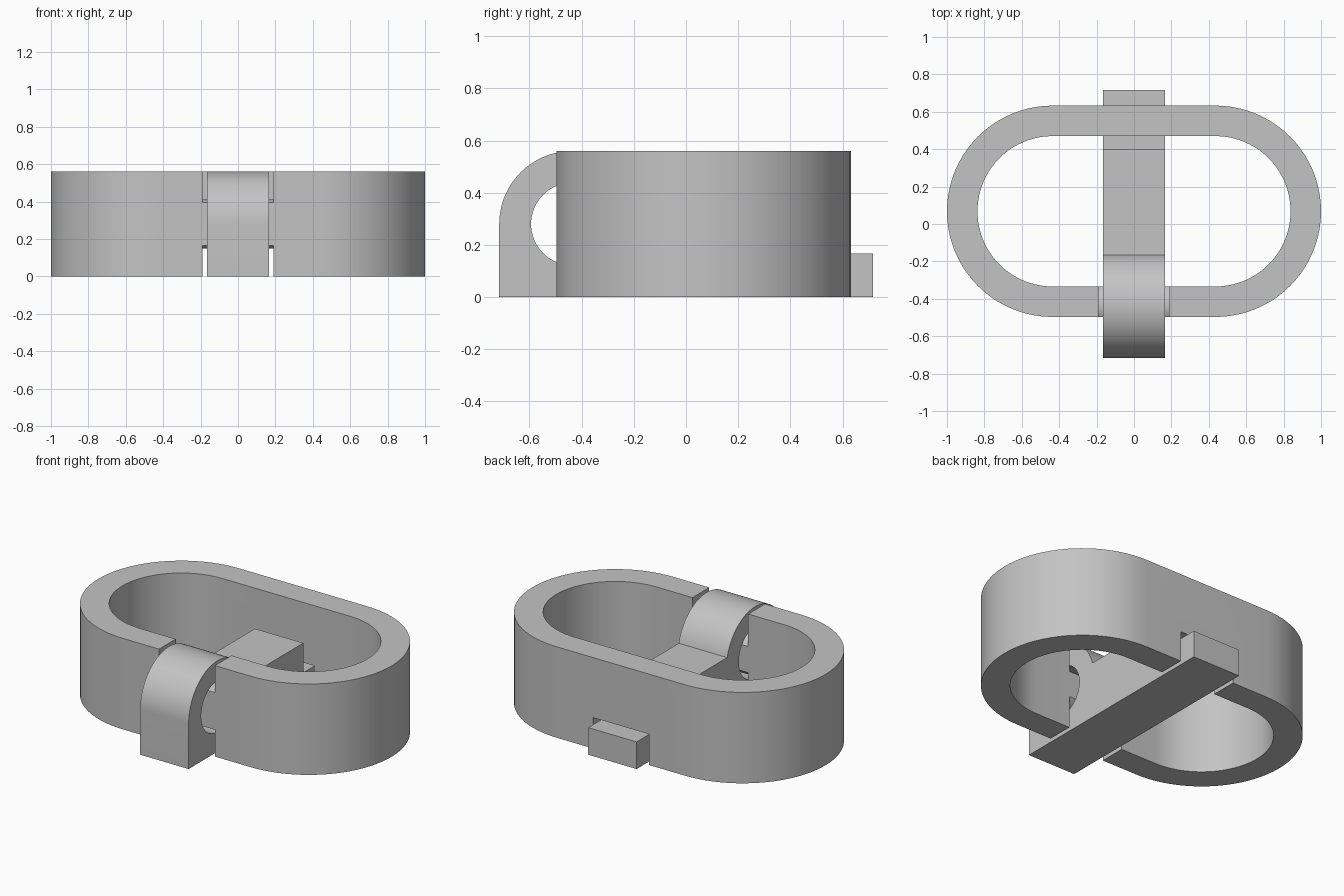
import bpy
import bmesh
from math import sin, cos, pi, radians, sqrt, acos
from mathutils import Vector

cube = bpy.data.objects.get("Cube")
if cube:
    bpy.data.objects.remove(cube)

grey = bpy.data.materials.new("plain grey")
grey.use_nodes = True
colour = (0.55, 0.55, 0.55, 1)
grey.diffuse_color = colour
grey.node_tree.nodes["Principled BSDF"].inputs["Base Color"].default_value = colour

# Shared dimensions
HEIGHT = 0.56
OUTER, WALL, STRAIGHT = 0.565, 0.163, 0.435
RING_Y = 0.068
GAP = 0.19                      # half width of the openings in the ring
CLIP = 0.165                    # half width of the clip
PIVOT = Vector((-0.436, 0.28))  # y, z of the hinge centre
FRONT, BACK = -0.716, 0.716


def arc(cx, cy, r, start, end, steps):
    """Points along an arc, angles in radians."""
    angles = [start + (end - start) * i / steps for i in range(steps + 1)]
    return [(cx + r * cos(a), cy + r * sin(a)) for a in angles]


def prism(name, outline, low, high, axis):
    """Extrude a closed outline along z, or a (y, z) outline along x."""
    place = (lambda p, d: (p[0], p[1], d)) if axis == "z" else (lambda p, d: (d, p[0], p[1]))
    bm = bmesh.new()
    face = bm.faces.new([bm.verts.new(place(p, low)) for p in outline])
    moved = bmesh.ops.extrude_face_region(bm, geom=[face])["geom"]
    verts = [v for v in moved if isinstance(v, bmesh.types.BMVert)]
    bmesh.ops.translate(bm, verts=verts, vec=place((0, 0), high - low))
    bmesh.ops.recalc_face_normals(bm, faces=bm.faces)
    mesh = bpy.data.meshes.new(name)
    bm.to_mesh(mesh)
    bm.free()
    mesh.materials.append(grey)
    obj = bpy.data.objects.new(name, mesh)
    bpy.context.collection.objects.link(obj)
    return obj


def select(obj):
    bpy.ops.object.select_all(action="DESELECT")
    obj.select_set(True)
    bpy.context.view_layer.objects.active = obj


def cut(obj, cutter):
    """Subtract the cutter from the object and discard it."""
    cutter.hide_render = True
    mod = obj.modifiers.new("cut", "BOOLEAN")
    mod.operation, mod.solver, mod.object = "DIFFERENCE", "EXACT", cutter
    select(obj)
    bpy.ops.object.modifier_apply(modifier=mod.name)
    bpy.data.objects.remove(cutter)


def open_loop(r):
    """Stadium path from one side of the front gap round to the other."""
    return ([(GAP, RING_Y - r)]
            + arc(STRAIGHT, RING_Y, r, -pi / 2, pi / 2, 40)
            + arc(-STRAIGHT, RING_Y, r, pi / 2, 3 * pi / 2, 40)
            + [(-GAP, RING_Y - r)])


# Stadium ring, open at the front and notched under the back wall
ring = prism("ring_body", open_loop(OUTER) + open_loop(OUTER - WALL)[::-1], 0, HEIGHT, "z")
inner_back = RING_Y + OUTER - WALL
notch = [(inner_back - 0.1, -0.1), (inner_back + 0.3, -0.1),
         (inner_back + 0.3, 0.19), (inner_back - 0.1, 0.19)]
cut(ring, prism("notch_cutter", notch, -GAP, GAP, "x"))

# Hinge bar across the front gap: a round pin trimmed to the wall thickness
PIN = 0.13
wall_front = RING_Y - OUTER
wall_rear = wall_front + WALL
front_angle = acos((wall_front - PIVOT.x) / PIN)
rear_angle = acos((wall_rear - PIVOT.x) / PIN)
upper = arc(PIVOT.x, PIVOT.y, PIN, rear_angle, front_angle, 20)
lower = [(y, 2 * PIVOT.y - z) for y, z in reversed(upper)]
bar = prism("hinge_bar", upper + lower, -GAP, GAP, "x")

# Clip: rounded eye at the front, raised block, low tongue at the back
R = 0.28
BLOCK_TOP, BLOCK_END, TONGUE_TOP = 0.35, 0.40, 0.167
rise = BLOCK_TOP - PIVOT.y
join_angle = acos(sqrt(R * R - rise * rise) / R)
side = ([(FRONT, 0), (BACK, 0), (BACK, TONGUE_TOP), (BLOCK_END, TONGUE_TOP), (BLOCK_END, BLOCK_TOP)]
        + arc(PIVOT.x, PIVOT.y, R, join_angle, pi, 40))
clip = prism("hinged_clip", side, -CLIP, CLIP, "x")
eye = arc(PIVOT.x, PIVOT.y, 0.158, 0, 2 * pi, 64)[:-1]
cut(clip, prism("eye_cutter", eye, -CLIP - 0.1, CLIP + 0.1, "x"))

for part in (ring, bar, clip):
    select(part)
    bpy.ops.object.shade_smooth_by_angle(angle=radians(30))
